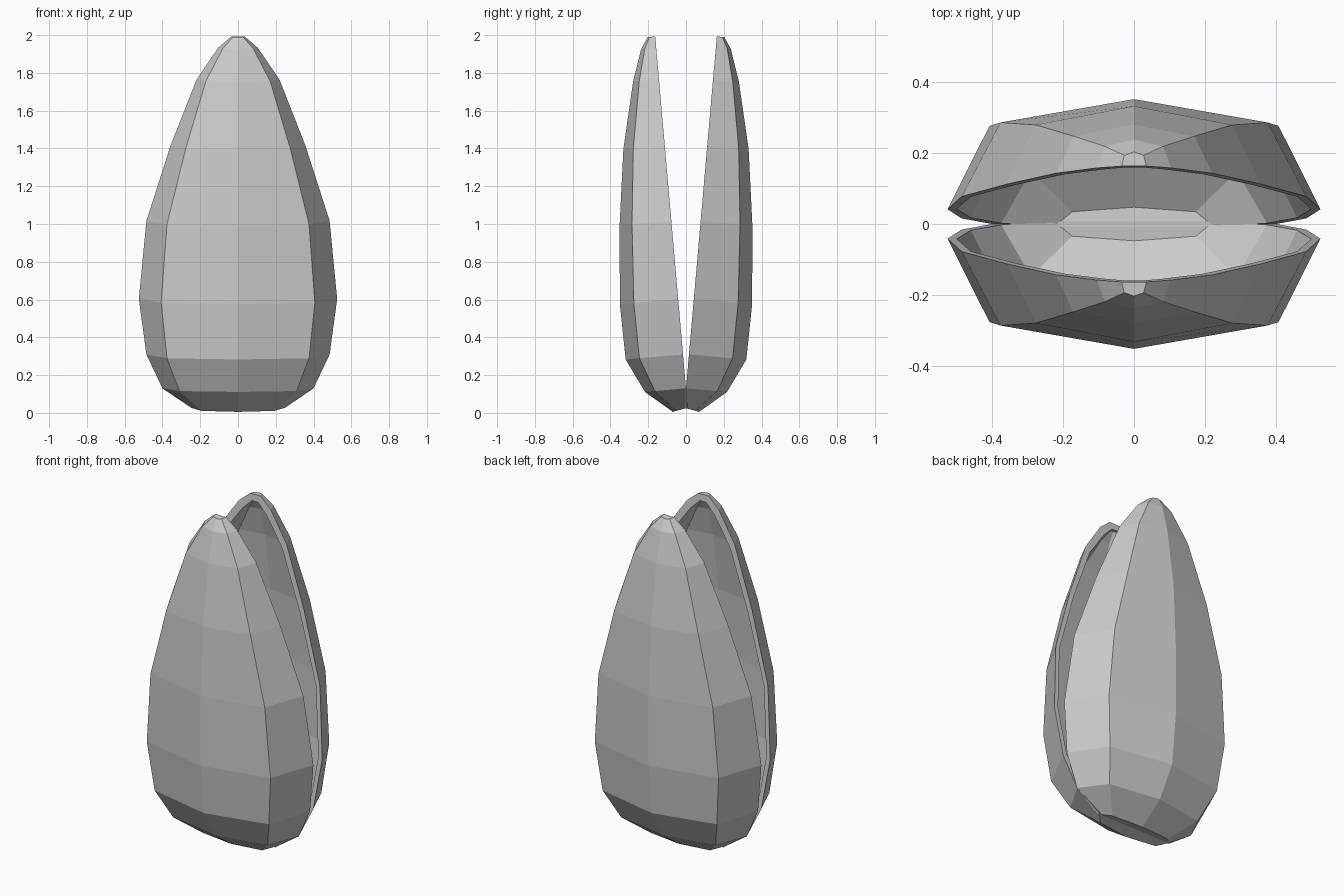
import bpy, bmesh
from math import radians, pi
from mathutils import Matrix, Vector

if "Cube" in bpy.data.objects:
    bpy.data.objects.remove(bpy.data.objects["Cube"])

# rows of one valve: height, half width at the rim, depth at the middle
ROWS = [(0.027, 0.25, 0.08), (0.13, 0.40, 0.218), (0.31, 0.485, 0.305),
        (0.605, 0.525, 0.31), (1.02, 0.485, 0.275), (1.42, 0.357, 0.22),
        (1.77, 0.22, 0.138), (1.94, 0.105, 0.08), (2.0, 0.035, 0.04)]
# inner surface: same rows, pulled in by the wall thickness
T = 0.026
INNER = [(0.03 + T + (z - 0.027) * (1.96 - 0.03 - T) / 1.973,
          max(w - T, 0.02), max(d - T, 0.018)) for z, w, d in ROWS]
SECTION = [(-1, 0), (-0.775, 0.76), (0, 1), (0.775, 0.76), (1, 0)]


def skin(bm, rows, sag):
    """Faceted bowl with both ends capped; returns its columns of vertices."""
    rings = []
    for i, (z, w, d) in enumerate(rows):
        drop = sag if i == 0 else 0
        rings.append([bm.verts.new((a * w, b * d, z - drop * b)) for a, b in SECTION])
    for lo, hi in zip(rings, rings[1:]):
        for k in range(4):
            bm.faces.new((lo[k], lo[k + 1], hi[k + 1], hi[k]))
    bm.faces.new(rings[0])
    bm.faces.new(rings[-1])
    # closed rim loop
    return [r[0] for r in rings] + [r[-1] for r in reversed(rings)]


def valve(name, turn):
    bm = bmesh.new()
    outer = skin(bm, ROWS, 0.015)
    inner = skin(bm, INNER, 0)
    # lip joining outer and inner surface
    n = len(outer)
    for i in range(n):
        j = (i + 1) % n
        bm.faces.new((outer[i], outer[j], inner[j], inner[i]))
    bmesh.ops.recalc_face_normals(bm, faces=bm.faces)
    # swing open about the hinge
    hinge = Vector((0, 0, 0.13))
    swing = (Matrix.Rotation(turn, 4, 'Z') @ Matrix.Translation(hinge)
             @ Matrix.Rotation(radians(-5), 4, 'X') @ Matrix.Translation(-hinge))
    bm.transform(swing)
    mesh = bpy.data.meshes.new(name)
    bm.to_mesh(mesh)
    bm.free()
    bpy.context.collection.objects.link(bpy.data.objects.new(name, mesh))


# two matching halves
valve("back_shell", 0)
valve("front_shell", pi)
